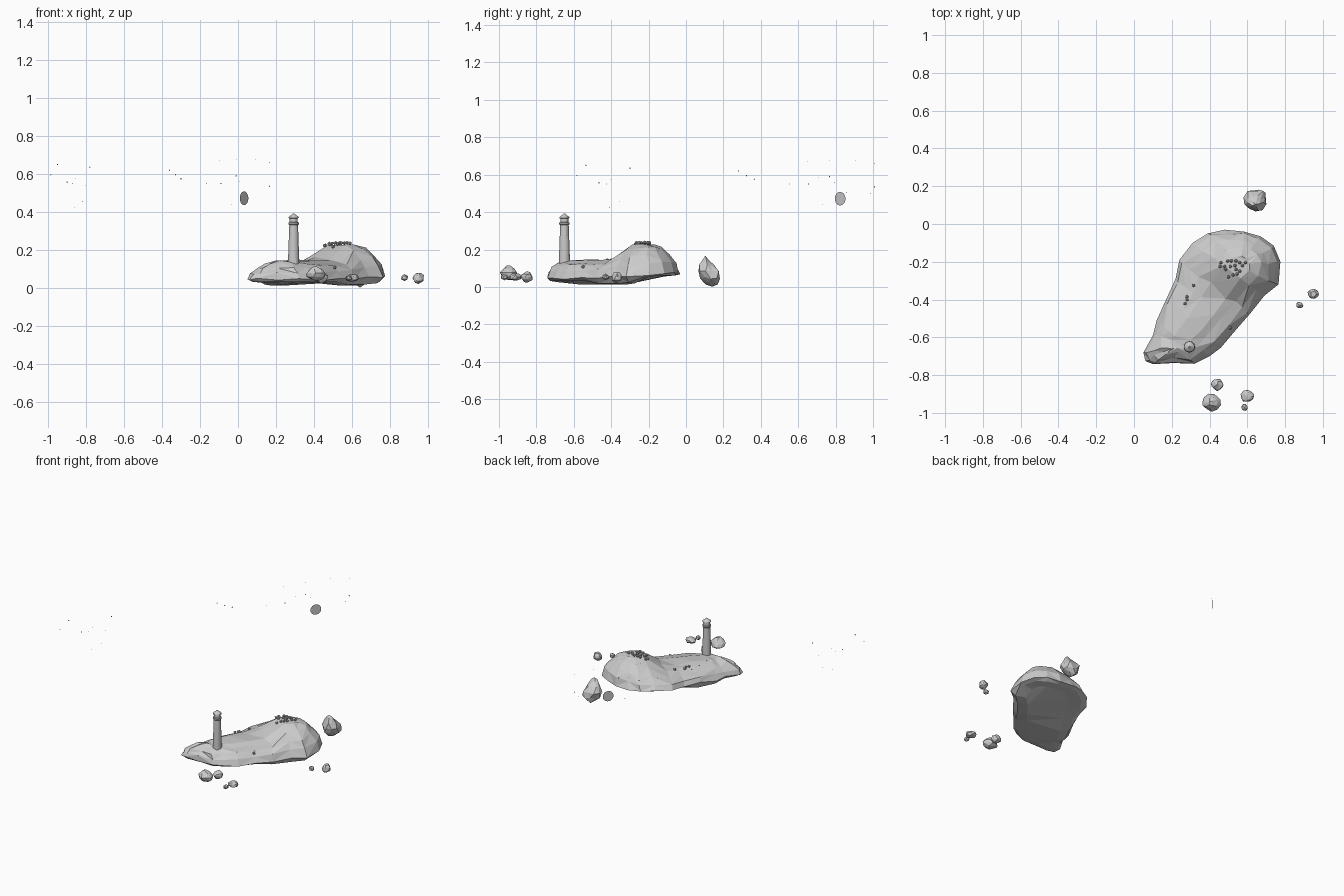
import bpy, bmesh, math, random
from mathutils import Vector
from mathutils.bvhtree import BVHTree

if "Cube" in bpy.data.objects:
    bpy.data.objects.remove(bpy.data.objects["Cube"])

random.seed(7)


def make(name, bm):
    mesh = bpy.data.meshes.new(name)
    bmesh.ops.recalc_face_normals(bm, faces=bm.faces[:])
    bm.to_mesh(mesh)
    bm.free()
    ob = bpy.data.objects.new(name, mesh)
    bpy.context.collection.objects.link(ob)
    return ob


def bridge(bm, a, b):
    n = len(a)
    for i in range(n):
        j = (i + 1) % n
        if i % 2:
            bm.faces.new((a[i], a[j], b[i]))
            bm.faces.new((a[j], b[j], b[i]))
        else:
            bm.faces.new((a[i], a[j], b[j]))
            bm.faces.new((a[i], b[j], b[i]))


# Island: faceted rings from the shore outline in to a spine
shore = [(.05, -.68), (.06, -.725), (.10, -.742), (.21, -.736), (.32, -.74), (.40, -.70), (.46, -.655),
         (.54, -.56), (.61, -.48), (.69, -.38), (.765, -.32), (.775, -.20), (.74, -.115), (.67, -.065),
         (.58, -.04), (.48, -.03), (.39, -.05), (.31, -.10), (.24, -.19), (.22, -.29), (.17, -.40),
         (.12, -.51), (.10, -.59)]
spine_a, spine_b = Vector((.24, -.63)), Vector((.56, -.22))
axis = spine_b - spine_a


def ground(p):
    d = (Vector(((p.x - .60) * .72, p.y + .19))).length
    k = max(0, min(1, (.235 - d) / .155))
    tip = .12 * max(0, .22 - p.x) + .25 * max(0, -.66 - p.y)
    return .146 - tip + .086 * k * k * (3 - 2 * k)


bm = bmesh.new()
rings = []
levels = [(.45, -.2), (.14, -.1), (0, 0), (.10, .40), (.27, .68), (.5, .87), (.76, .97)]
for t, h in levels:
    ring = []
    for x, y in shore:
        p = Vector((x, y))
        s = max(0, min(1, (p - spine_a).dot(axis) / axis.length_squared))
        q = p.lerp(spine_a + axis * s, t)
        edge = .048 + .025 * max(0, min(1, (y + .6) * 2))
        if h < 0:
            z = .026 + .03 * max(0, min(1, (y + .38) * 4)) - .014 * (-.55 < y < -.3)
            z += .006 if h > -.15 else 0
        elif h == 0:
            z = edge + random.uniform(-.008, .008)
        else:
            z = edge + (ground(q) - edge) * h + random.uniform(-.006, .006)
            q += Vector((random.uniform(-.009, .009), random.uniform(-.009, .009)))
        ring.append(bm.verts.new((q.x, q.y, z)))
    rings.append(ring)
for a, b in zip(rings, rings[1:]):
    bridge(bm, a, b)
caps = [bm.faces.new(rings[0]), bm.faces.new(rings[-1])]
bmesh.ops.triangulate(bm, faces=caps)
tree = BVHTree.FromBMesh(bm)
make("island", bm)


def surface(x, y):
    hit = tree.ray_cast(Vector((x, y, 1)), Vector((0, 0, -1)))[0]
    return hit.z if hit else .1


# Lighthouse: turned profile with gallery, lantern and roof
profile = [(.030, .12), (.029, .16), (.023, .330), (.028, .336), (.028, .345), (.021, .346),
           (.021, .366), (.028, .368), (.026, .374), (.008, .388), (.004, .392)]
bm = bmesh.new()
n, last = 16, None
for r, z in profile:
    ring = [bm.verts.new((.293 + r * math.cos(i * math.tau / n), -.65 + r * math.sin(i * math.tau / n), z))
            for i in range(n)]
    if last:
        for i in range(n):
            j = (i + 1) % n
            bm.faces.new((last[i], last[j], ring[j], ring[i]))
    else:
        bm.faces.new(ring)
    last = ring
bm.faces.new(last)
make("lighthouse", bm)


# Sea rocks: jittered low-poly spheres, tapered upwards (centre, radii, taper, lean in y)
def rock(name, x, y, z, rx, ry, rz, taper=0, lean=0):
    bm = bmesh.new()
    bmesh.ops.create_icosphere(bm, subdivisions=2 if rx > .025 else 1, radius=1)
    for v in bm.verts:
        k = random.uniform(.85, 1.12)
        w = 1 - taper * max(0, v.co.z + .1)
        v.co = (x + v.co.x * rx * k * w, y + v.co.y * ry * k * w + lean * v.co.z, z + v.co.z * rz * min(k, 1.05))
    bmesh.ops.dissolve_limit(bm, angle_limit=math.radians(16), verts=bm.verts[:], edges=bm.edges[:])
    make(name, bm)


rock("sea_stack", .643, .122, .084, .066, .062, .079, .5, -.018)
for i, r in enumerate([(.95, -.37, .052, .031, .028, .030), (.877, -.43, .053, .020, .019, .019),
                       (.44, -.85, .053, .034, .032, .030), (.41, -.945, .078, .052, .048, .042, .55, -.005),
                       (.60, -.912, .053, .036, .034, .020), (.585, -.972, .052, .020, .020, .016)]):
    rock(f"sea_rock_{i + 1}", *r)

# Shrubs sitting on the ground
shrubs = [(.46, -.205), (.455, -.225), (.48, -.225), (.495, -.195), (.515, -.195), (.54, -.195), (.56, -.205),
          (.59, -.205), (.575, -.22), (.535, -.22), (.51, -.225), (.485, -.24), (.54, -.24), (.56, -.25),
          (.545, -.265), (.525, -.27), (.50, -.28), (.315, -.325), (.28, -.385), (.28, -.40), (.27, -.42),
          (.51, -.55)]
bm = bmesh.new()
for x, y in shrubs:
    made = bmesh.ops.create_icosphere(bm, subdivisions=1, radius=.0095)
    bmesh.ops.translate(bm, verts=made["verts"], vec=(x, y, surface(x, y) + .01))
make("shrubs", bm)


# Sky discs: flat circles lying in one upright diagonal plane
def disc(bm, x, z, r, sides):
    bm.faces.new([bm.verts.new((x + .62 * r * math.cos(i * math.tau / sides),
                                .78 + 1.384 * x + .785 * r * math.cos(i * math.tau / sides),
                                z + r * math.sin(i * math.tau / sides))) for i in range(sides)])


bm = bmesh.new()
disc(bm, .032, .472, .036, 32)
make("moon", bm)

stars = [(-.95, .65, .004), (-.985, .595, .003), (-.90, .557, .004), (-.87, .55, .002), (-.855, .575, .002),
         (-.78, .635, .004), (-.805, .54, .002), (-.82, .455, .002), (-.86, .425, .002), (-.36, .62, .004),
         (-.33, .595, .004), (-.30, .575, .004), (-.165, .55, .003), (-.09, .55, .004), (-.05, .585, .002),
         (-.01, .59, .004), (-.095, .67, .002), (-.01, .675, .002), (.09, .675, .002), (.165, .66, .002),
         (.01, .56, .002), (.165, .535, .004), (.055, .505, .002), (.15, .5, .002), (-.035, .44, .002)]
bm = bmesh.new()
for x, z, r in stars:
    disc(bm, x, z, r, 8)
make("stars", bm)
